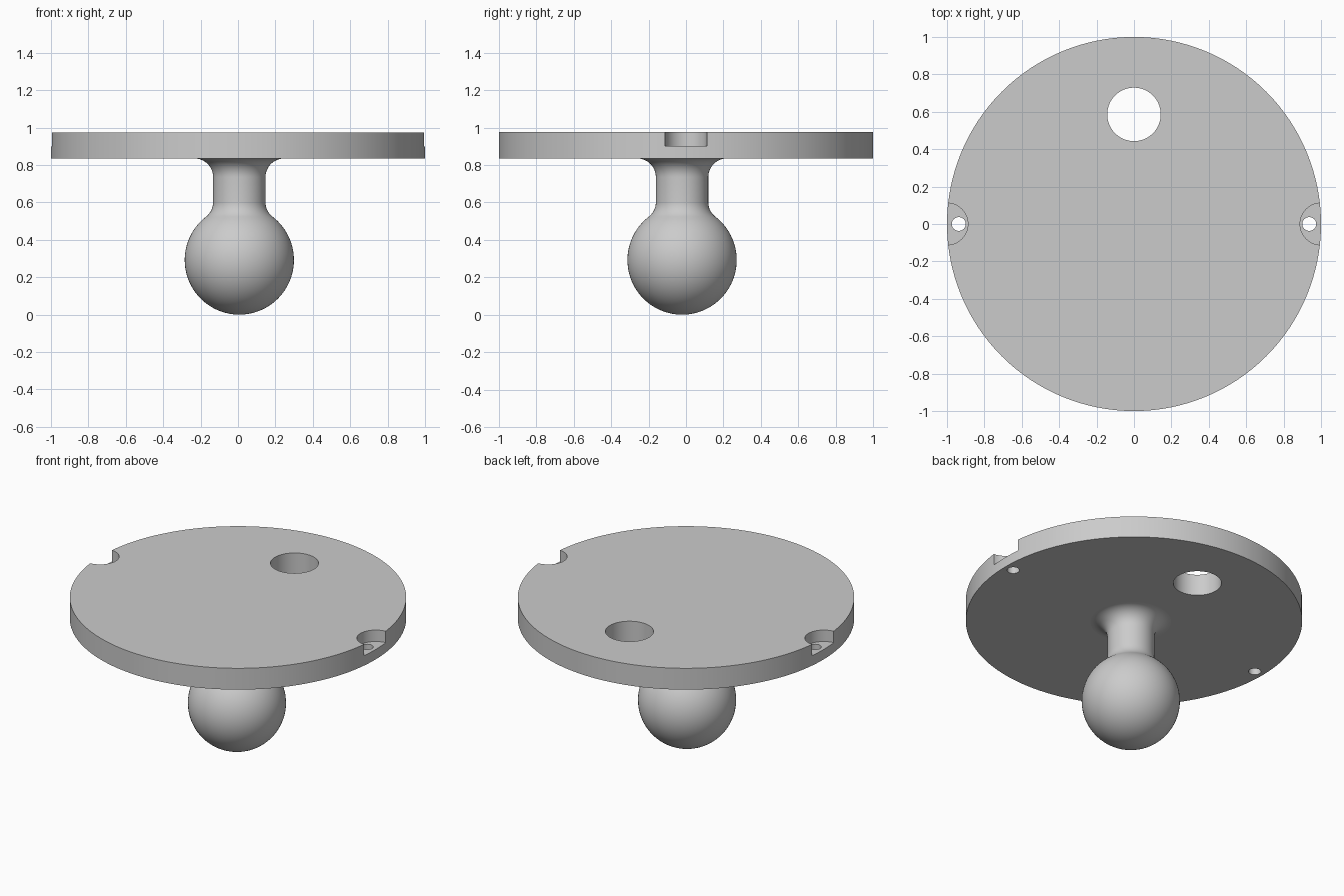
import bpy, bmesh, math

if "Cube" in bpy.data.objects:
    bpy.data.objects.remove(bpy.data.objects["Cube"])

grey = bpy.data.materials.new("light grey")
grey.diffuse_color = (0.6, 0.6, 0.6, 1)
grey.use_nodes = True
grey.node_tree.nodes["Principled BSDF"].inputs["Base Color"].default_value = grey.diffuse_color

Z_TOP, Z_BOT, Z_LEDGE = 0.975, 0.835, 0.90


def cylinder(name, x, y, r, z0, z1, sides):
    bpy.ops.mesh.primitive_cylinder_add(vertices=sides, radius=r, depth=z1 - z0,
                                        location=(x, y, (z0 + z1) / 2))
    ob = bpy.context.object
    ob.name = name
    return ob


def smooth(ob, angle):
    bpy.ops.object.select_all(action='DESELECT')
    ob.select_set(True)
    bpy.context.view_layer.objects.active = ob
    bpy.ops.object.shade_smooth_by_angle(angle=math.radians(angle))


# Round plate
plate = cylinder("plate", 0, 0, 1.0, Z_BOT, Z_TOP, 128)
plate.data.materials.append(grey)

# Large through hole, and a stepped screw notch at each side
cutters = [cylinder("large_hole_cutter", 0, 0.586, 0.143, 0.7, 1.1, 64)]
for s in (-1, 1):
    cutters.append(cylinder("notch_cutter", s * 1.0, 0, 0.112, Z_LEDGE, 1.1, 64))
    cutters.append(cylinder("screw_hole_cutter", s * 0.937, 0, 0.037, 0.7, 1.05, 32))
for c in cutters:
    mod = plate.modifiers.new("cut", 'BOOLEAN')
    mod.operation, mod.solver, mod.object = 'DIFFERENCE', 'EXACT', c
    bpy.context.view_layer.objects.active = plate
    bpy.ops.object.modifier_apply(modifier=mod.name)
    bpy.data.objects.remove(c, do_unlink=True)
smooth(plate, 30)

# Ball and stem profile: sphere arc, neck fillet, stem, flare under the plate
R, STEM, NECK, FLARE = 0.292, 0.14, 0.10, 0.10
neck_r = STEM + NECK
neck_dz = math.sqrt((R + NECK) ** 2 - neck_r ** 2)
neck_ang = math.atan2(neck_dz, neck_r)


def arc(cx, cz, r, a0, a1, n):
    return [(cx + r * math.cos(a0 + (a1 - a0) * i / n),
             cz + r * math.sin(a0 + (a1 - a0) * i / n)) for i in range(n + 1)]


profile = arc(0, R, R, -math.pi / 2, neck_ang, 40)
profile += arc(neck_r, R + neck_dz, NECK, math.pi + neck_ang, math.pi, 10)[1:]
profile += arc(STEM + FLARE, Z_BOT - FLARE, FLARE, math.pi, math.pi / 2, 12)
profile[0] = (0, 0)

bm = bmesh.new()
verts = [bm.verts.new((r, 0, z)) for r, z in profile]
edges = [bm.edges.new(p) for p in zip(verts, verts[1:])]
bmesh.ops.spin(bm, geom=verts + edges, cent=(0, 0, 0), axis=(0, 0, 1),
               angle=2 * math.pi, steps=64, use_duplicate=False)
bmesh.ops.remove_doubles(bm, verts=bm.verts, dist=1e-4)
bmesh.ops.recalc_face_normals(bm, faces=bm.faces)
mesh = bpy.data.meshes.new("ball_stem")
bm.to_mesh(mesh)
bm.free()
ball = bpy.data.objects.new("ball_stem", mesh)
ball.location = (0.007, -0.021, 0)
bpy.context.collection.objects.link(ball)
mesh.materials.append(grey)
smooth(ball, 40)
